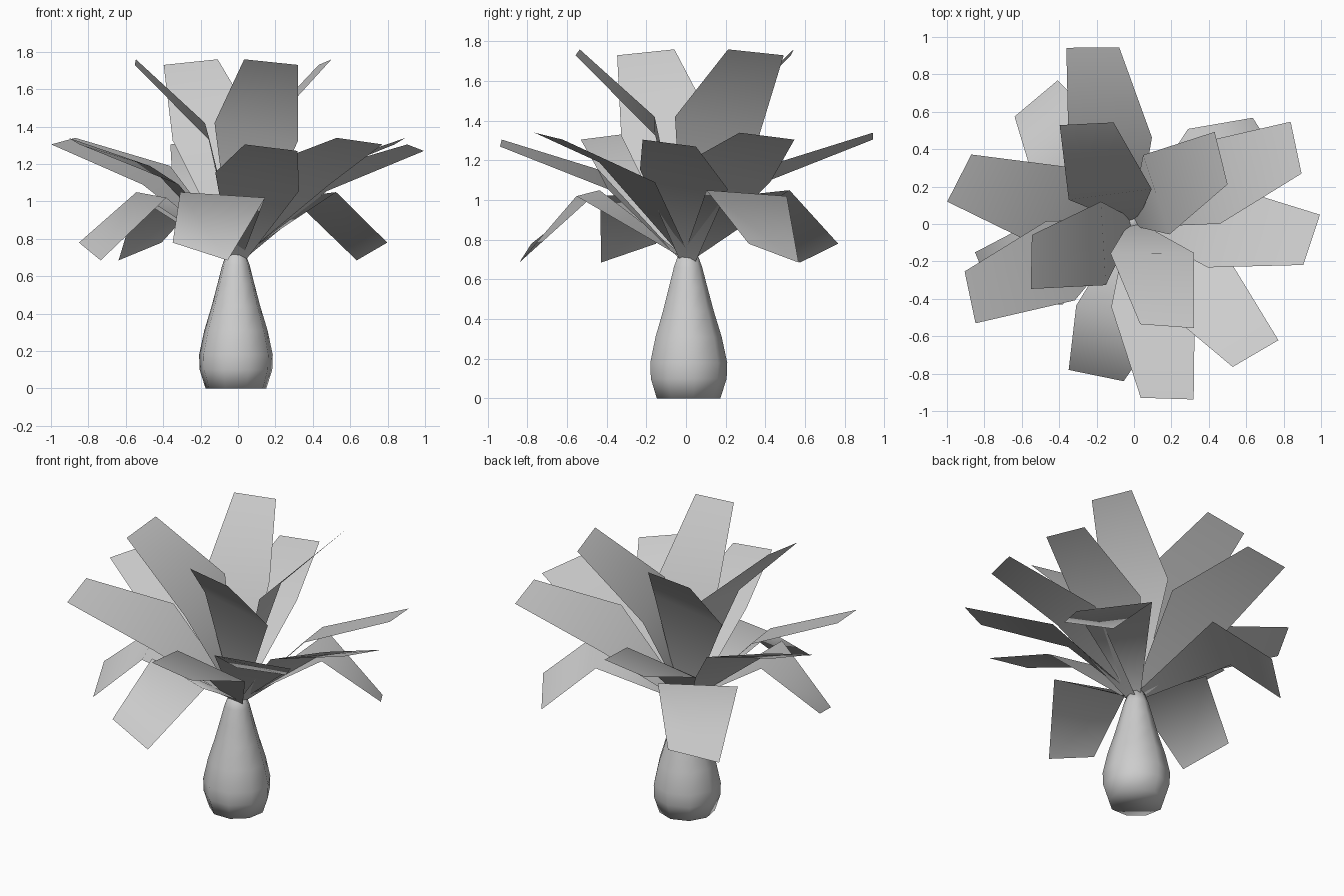
import bpy
import bmesh
from math import cos, sin, radians
from mathutils import Vector

cube = bpy.data.objects.get("Cube")
if cube:
    bpy.data.objects.remove(cube, do_unlink=True)

# Single plain grey
grey = bpy.data.materials.new("plain_grey")
grey.use_nodes = True
COLOUR = (0.61, 0.61, 0.61, 1)
grey.diffuse_color = COLOUR
grey.node_tree.nodes["Principled BSDF"].inputs["Base Color"].default_value = COLOUR

CENTRE = Vector((-0.005, 0.008, 0))


def polar(angle, radius, z):
    a = radians(angle)
    return CENTRE + Vector((radius * cos(a), radius * sin(a), z))


def finish(bm, name):
    mesh = bpy.data.meshes.new(name)
    bm.to_mesh(mesh)
    bm.free()
    mesh.materials.append(grey)
    for face in mesh.polygons:
        face.use_smooth = True
    obj = bpy.data.objects.new(name, mesh)
    bpy.context.collection.objects.link(obj)
    return obj


# Swollen trunk: rings of a lathe profile, closed at both ends
def trunk(profile, sides=9):
    bm = bmesh.new()
    rings = [[bm.verts.new(polar(360 * i / sides + 10, r, z)) for i in range(sides)]
             for r, z in profile]
    for low, high in zip(rings, rings[1:]):
        for i in range(sides):
            j = (i + 1) % sides
            bm.faces.new((low[i], low[j], high[j], high[i]))
    bm.faces.new(rings[0][::-1])
    bm.faces.new(rings[-1])
    finish(bm, "trunk").location.x = -0.006


trunk([(0.165, 0), (0.197, 0.1), (0.2, 0.18), (0.172, 0.31), (0.132, 0.44),
       (0.1, 0.56), (0.074, 0.66), (0.045, 0.74)])


# Leaf: narrow base, wide bend and cut-off tip, as (turn, radius, height)
BASE = [(-72, 0.03, 0.71), (92, 0.03, 0.7)]


def leaf(name, rows, angle, drop=0):
    bm = bmesh.new()
    pairs = [[bm.verts.new(polar(angle + turn, r, z - drop)) for turn, r, z in row]
             for row in [BASE] + rows]
    for (a, b), (c, d) in zip(pairs, pairs[1:]):
        bm.faces.new((a, b, d, c))
    finish(bm, name)


upper = [[(-40, 0.205, 1.42), (59.5, 0.365, 1.325)],
         [(0, 0.545, 1.76), (26, 0.652, 1.73)]]
middle = [[(-17, 0.466, 1.19), (37, 0.52, 1.09)],
          [(0, 0.938, 1.34), (16.4, 1.0, 1.305)]]
drooping = [[(-10.8, 0.538, 1.05), (38.6, 0.58, 1.02)],
            [(0, 0.86, 0.78), (20.2, 0.85, 0.685)]]

for n, angle in enumerate((-86, 22, 101, 187)):
    leaf(f"upper_leaf_{n + 1}", upper, angle)

for n, angle in enumerate((-55.4, 16.2, 94.5, 157.2, 196.2)):
    leaf(f"middle_leaf_{n + 1}", middle, angle)

for n, angle in enumerate((-87.5, -14)):
    leaf(f"low_middle_leaf_{n + 1}", middle, angle, 0.035)

for n, angle in enumerate((21, 118, 190.7, 246.4)):
    leaf(f"drooping_leaf_{n + 1}", drooping, angle)
